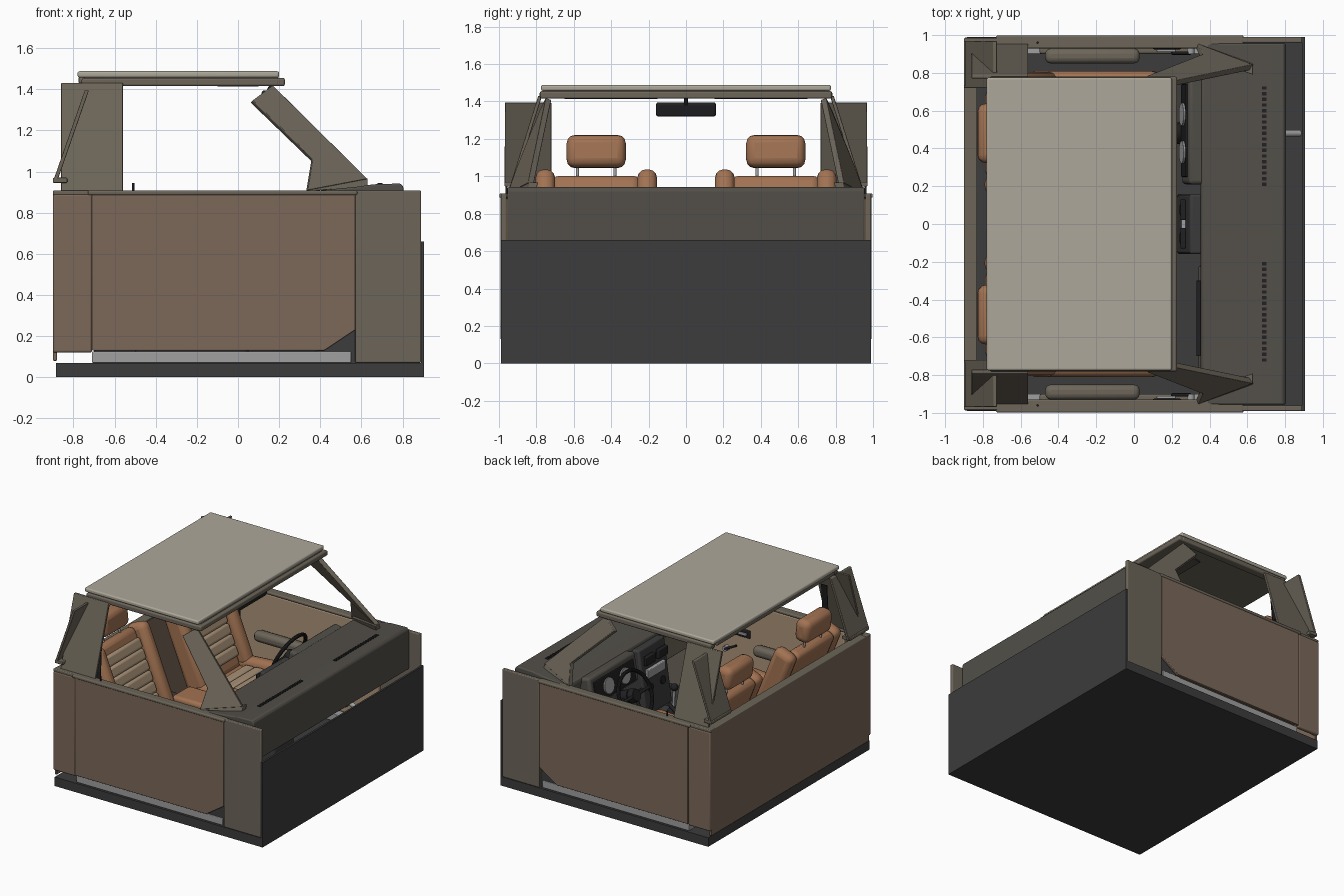
import bpy, bmesh, math
from mathutils import Vector, Matrix

if "Cube" in bpy.data.objects:
    bpy.data.objects.remove(bpy.data.objects["Cube"])

def mat(name, r, g, b):
    m = bpy.data.materials.new(name)
    m.diffuse_color = (r, g, b, 1)
    m.use_nodes = True
    m.node_tree.nodes["Principled BSDF"].inputs["Base Color"].default_value = m.diffuse_color
    return m

BROWN = mat("brown", .20, .14, .10)
TAUPE = mat("taupe", .15, .13, .10)
DASH = mat("dash", .085, .078, .066)
DARK = mat("dark", .045, .045, .047)
BLACK = mat("black", .015, .015, .017)
ROOF = mat("roof", .42, .39, .32)
TAN = mat("tan", .40, .29, .19)
LEATHER = mat("leather", .36, .17, .085)
METAL = mat("metal", .35, .35, .35)

def finish(name, bm, m, bevel=0, seg=3):
    bmesh.ops.recalc_face_normals(bm, faces=bm.faces[:])
    me = bpy.data.meshes.new(name)
    bm.to_mesh(me)
    bm.free()
    me.materials.append(m)
    o = bpy.data.objects.new(name, me)
    bpy.context.collection.objects.link(o)
    if bevel:
        b = o.modifiers.new("bevel", 'BEVEL')
        b.width, b.segments, b.limit_method = bevel, seg, 'ANGLE'
        bpy.ops.object.select_all(action='DESELECT')
        o.select_set(True)
        bpy.context.view_layer.objects.active = o
        bpy.ops.object.shade_smooth_by_angle(angle=math.radians(40))
    return o

def box(name, x, y, z, m, bevel=0, tilt=0, pivot=None):
    """Box from (min, max) pairs, optionally tilted about y at a pivot (x, z)."""
    lo, hi = Vector(map(min, x, x[::-1])), None
    bm = bmesh.new()
    bmesh.ops.create_cube(bm, size=1)
    for v in bm.verts:
        v.co = Vector([(r[0] + r[1]) / 2 + c * abs(r[1] - r[0]) for r, c in zip((x, y, z), v.co)])
    if tilt:
        p = Vector((pivot[0], 0, pivot[1])) if pivot else Vector((sum(x) / 2, 0, sum(z) / 2))
        bmesh.ops.rotate(bm, verts=bm.verts, cent=p, matrix=Matrix.Rotation(math.radians(tilt), 3, 'Y'))
    return finish(name, bm, m, bevel)

def prism(name, pts, y0, y1, m, bevel=0):
    """Side profile in xz, extruded from y0 to y1."""
    bm = bmesh.new()
    f = bm.faces.new([bm.verts.new((a, y0, b)) for a, b in pts])
    e = bmesh.ops.extrude_face_region(bm, geom=[f])
    bmesh.ops.translate(bm, vec=(0, y1 - y0, 0), verts=[v for v in e['geom'] if isinstance(v, bmesh.types.BMVert)])
    return finish(name, bm, m, bevel)

def panel(name, pts, vec, m, bevel=.004):
    """Leaning plate through 3D points, thickened along vec."""
    bm = bmesh.new()
    f = bm.faces.new([bm.verts.new(p) for p in pts])
    e = bmesh.ops.extrude_face_region(bm, geom=[f])
    bmesh.ops.translate(bm, vec=vec, verts=[v for v in e['geom'] if isinstance(v, bmesh.types.BMVert)])
    return finish(name, bm, m, bevel)

def rod(name, a, b, r, m, r2=None, seg=20, bevel=0):
    a, b = Vector(a), Vector(b)
    bm = bmesh.new()
    bmesh.ops.create_cone(bm, cap_ends=True, segments=seg, radius1=r, radius2=r if r2 is None else r2, depth=(b - a).length)
    q = (b - a).to_track_quat('Z', 'Y').to_matrix().to_4x4()
    bm.transform(Matrix.Translation((a + b) / 2) @ q)
    return finish(name, bm, m, bevel or .001, 1)

# Floor, firewall and rear bulkhead
box("floor", (-.885, .905), (-.99, .99), (0, .07), DARK)
box("firewall", (.89, .905), (-.99, .99), (.07, .66), DARK)
box("rear_bulkhead", (-.9, -.88), (-.97, .97), (.08, .9), BROWN, .005)
box("rear_top_rail", (-.9, -.83), (-.96, .96), (.885, .905), TAUPE, .006)
box("center_tunnel", (-.7, .4), (-.13, .13), (.07, .38), DARK, .03)
box("console_box", (-.5, -.1), (-.11, .11), (.38, .47), LEATHER, .025)

# Body sides
for s in (1, -1):
    prism("door_skin", [(-.71, .13), (.42, .13), (.57, .23), (.57, .89), (-.71, .89)], s * .97, s * .992, BROWN, .004)
    prism("door_card", [(-.70, .14), (.41, .14), (.55, .24), (.55, .88), (-.70, .88)], s * .94, s * .97, TAN, .006)
    box("door_top_rail", (-.73, .58), (s * .93, s * .998), (.885, .908), TAUPE, .008)
    box("door_pocket", (-.5, .3), (s * .90, s * .94), (.2, .36), TAUPE, .012)
    box("armrest", (-.47, .03), (s * .85, s * .93), (.53, .61), TAUPE, .03)
    rod("lock_pin", (-.51, s * .96, .9), (-.51, s * .96, .945), .006, BLACK)
    box("door_handle_plate", (.1, .25), (s * .925, s * .94), (.62, .68), BLACK, .006)
    box("door_handle", (.12, .22), (s * .91, s * .925), (.64, .66), METAL, .005)
    rod("window_crank_hub", (.3, s * .94, .5), (.3, s * .9, .5), .02, METAL)
    rod("window_crank_arm", (.3, s * .905, .5), (.2, s * .905, .55), .009, BLACK)
    box("sill", (-.71, .55), (s * .90, s * .975), (.07, .125), METAL, .005)
    box("kick_panel", (.57, .89), (s * .96, s * .99), (.07, .908), TAUPE, .006)
    prism("footwell_liner", [(.35, .07), (.58, .07), (.58, .3), (.5, .3)], s * .93, s * .968, DARK)
    box("rear_quarter", (-.9, -.71), (s * .955, s * .988), (.12, .89), BROWN, .01)
    box("rear_quarter_rail", (-.9, -.71), (s * .93, s * .985), (.885, .908), TAUPE, .006)

    # Pillars
    panel("windscreen_pillar", [(.34, s * .955, .91), (.63, s * .845, .965), (.17, s * .75, 1.42),
          (.07, s * .785, 1.345), (.365, s * .90, 1.06)], (-.01, -s * .03, -.01), TAUPE)
    panel("pillar_foot", [(.34, s * .955, .905), (.63, s * .85, .925), (.63, s * .84, .968), (.36, s * .93, .93)],
          (0, -s * .05, 0), TAUPE)
    panel("side_pillar", [(-.86, s * .955, .905), (-.56, s * .955, .905), (-.56, s * .79, 1.43), (-.86, s * .79, 1.43)],
          (0, -s * .02, 0), TAUPE)
    panel("rear_pillar", [(-.9, s * .97, .95), (-.9, s * .72, .95), (-.745, s * .72, 1.395), (-.745, s * .968, 1.395)],
          (.02, 0, 0), TAUPE)
    box("rear_pillar_bracket", (-.9, -.83), (s * .73, s * .97), (.945, .97), TAUPE, .005)
    box("belt", (-.63, -.58), (s * .855, s * .86), (.3, .92), BLACK)
    panel("upper_belt", [(-.63, s * .86, .92), (-.58, s * .86, .92), (-.62, s * .78, 1.3), (-.67, s * .78, 1.3)],
          (0, -s * .005, 0), BLACK, 0)

    # Roof side rail
    box("roof_rail", (-.76, .2), (s * .72, s * .782), (1.415, 1.455), TAUPE, .01)

# Roof
box("roof_panel", (-.78, .2), (-.775, .775), (1.457, 1.488), ROOF, .01)
box("headliner", (-.75, .2), (-.74, .74), (1.43, 1.458), TAUPE)
box("front_header", (.12, .228), (-.78, .78), (1.415, 1.455), TAUPE, .01)
box("rear_header", (-.775, -.71), (-.72, .72), (1.43, 1.458), TAUPE, .006)
for y in (-.4, .4):
    panel("sun_visor", [(.1, y - .25, 1.425), (.1, y + .25, 1.425), (-.1, y + .22, 1.425), (-.1, y - .22, 1.425)],
          (0, 0, -.012), DASH)

# Mirror
box("mirror", (.11, .145), (-.16, .16), (1.32, 1.395), BLACK, .012, 12)
rod("mirror_stem", (.13, 0, 1.36), (.17, 0, 1.43), .01, BLACK)

# Dashboard shell, vents, binnacle and centre stack
prism("dash", [(.35, .88), (.36, .905), (.57, .925), (.66, .938), (.79, .942), (.805, .925), (.805, .62),
      (.5, .55), (.42, .6)], -.955, .955, DASH, .008)
bm = bmesh.new()
for s in (1, -1):
    for i in range(18):
        bmesh.ops.create_cube(bm, size=1, matrix=Matrix.Translation((.69, s * (.21 + i * .03), .94)) @ Matrix.Diagonal((.024, .018, .008, 1)))
finish("defrost_vents", bm, BLACK)
box("instrument_binnacle", (.27, .42), (.21, .78), (.68, .90), DASH, .02, 10)
box("instrument_face", (.262, .28), (.25, .74), (.71, .87), BLACK, .005, 10)
for y in (.38, .58):
    rod("gauge", (.268, y, .79), (.25, y, .794), .06, METAL, seg=32)
box("center_stack", (.26, .45), (-.16, .16), (.38, .88), DARK, .015, 8)
for y in (-.075, .075):
    box("center_vent", (.245, .275), (y - .055, y + .055), (.77, .84), BLACK, .006)
    rod("stack_knob", (.3, y, .58), (.245, y, .59), .03, BLACK)
box("radio", (.25, .28), (-.11, .11), (.66, .73), METAL, .005)
box("glovebox", (.355, .42), (-.78, -.22), (.64, .82), TAUPE, .012, 10)
rod("grab_handle", (.345, -.7, .85), (.345, -.3, .85), .014, BLACK)

# Steering
C, A = Vector((.10, .48, .72)), Vector((-.9, 0, .4)).normalized()
bpy.ops.mesh.primitive_torus_add(major_radius=.18, minor_radius=.014, major_segments=40, minor_segments=10, location=C)
w = bpy.context.object
w.name = "steering_wheel"
w.rotation_euler = A.to_track_quat('Z', 'Y').to_euler()
w.data.materials.append(BLACK)
bpy.ops.object.shade_smooth_by_angle()
rod("wheel_hub", C - A * .03, C + A * .015, .055, BLACK, .045)
side, up = Vector((0, 1, 0)), A.cross(Vector((0, 1, 0)))
for a in (0, 180, 270 if up.z > 0 else 90):
    a = math.radians(a)
    rod("wheel_spoke", C, C + (side * math.cos(a) + up * math.sin(a)) * .178, .014, BLACK, .01)
rod("column_shroud", C - A * .04, C - A * .28, .05, BLACK, .065)
rod("steering_shaft", C - A * .28, (.88, .48, .38), .018, METAL)
for s in (1, -1):
    rod("stalk", C - A * .08, C - A * .06 + side * s * .16, .009, BLACK)
for y in (.36, .48, .6):
    box("pedal", (.6, .62), (y - .035, y + .035), (.18, .28), BLACK, .006, 20)
    rod("pedal_arm", (.62, y, .24), (.78, y, .55), .01, METAL)

# Gear lever
rod("gear_boot", (.12, 0, .37), (.11, 0, .45), .06, BLACK, .02)
rod("gear_stick", (.11, 0, .42), (.1, 0, .6), .01, METAL)
bm = bmesh.new()
bmesh.ops.create_uvsphere(bm, u_segments=20, v_segments=12, radius=.028, matrix=Matrix.Translation((.1, 0, .6)))
finish("gear_knob", bm, BLACK, .0005, 1)
rod("hand_brake", (-.05, .07, .38), (.1, .07, .5), .014, BLACK)

# Seats, ribbed pads between leather bolsters
P, T = (-.5, .42), -22
for cy in (.48, -.48):
    box("seat_base", (-.5, .05), (cy - .26, cy + .26), (.07, .27), DARK, .02)
    box("seat_cushion", (-.55, .1), (cy - .25, cy + .25), (.26, .42), LEATHER, .04, -4)
    box("seat_back", (-.57, -.47), (cy - .235, cy + .235), (.38, 1.05), LEATHER, .04, T, P)
    for s in (1, -1):
        box("cushion_bolster", (-.56, .14), (cy + s * .22, cy + s * .33), (.25, .48), LEATHER, .045, -4)
        box("back_bolster", (-.57, -.40), (cy + s * .22, cy + s * .325), (.38, 1.06), LEATHER, .045, T, P)
        rod("headrest_post", (-.745, cy + s * .1, .97), (-.765, cy + s * .1, 1.08), .008, METAL)
    for i in range(6):
        x = -.42 + i * .083
        box("cushion_rib", (x, x + .081), (cy - .215, cy + .215), (.39, .445), TAN, .018, -4, (-.2, .4))
        z = .47 + i * .083
        box("back_rib", (-.49, -.445), (cy - .215, cy + .215), (z, z + .081), TAN, .018, T, P)
    box("cushion_front_roll", (.06, .15), (cy - .22, cy + .22), (.3, .47), LEATHER, .04)
    box("headrest", (-.825, -.70), (cy - .158, cy + .158), (1.045, 1.22), LEATHER, .045, -6)
